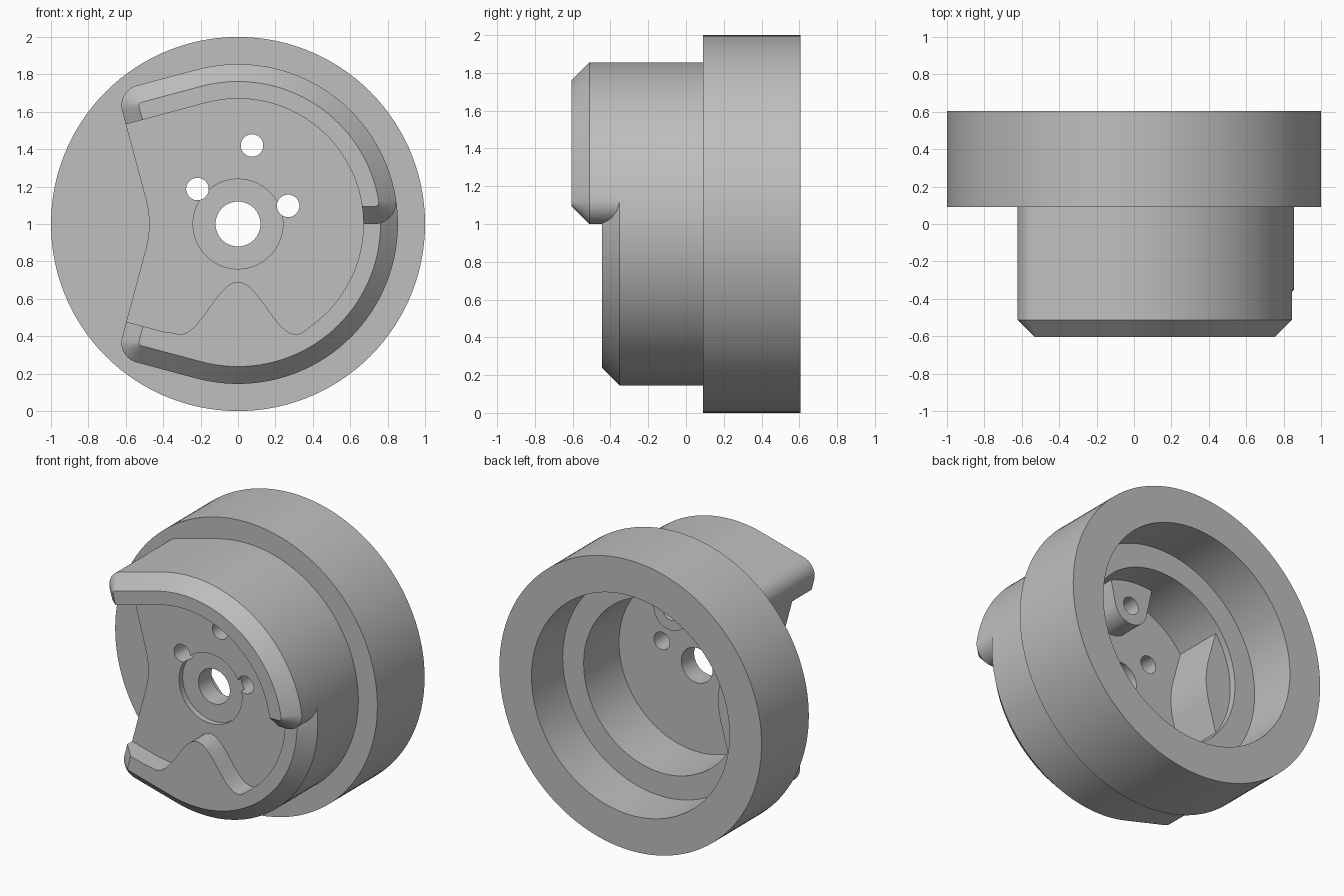
import bpy, bmesh
from math import cos, sin, pi, radians
from mathutils import Vector

cube = bpy.data.objects.get("Cube")
if cube:
    bpy.data.objects.remove(cube, do_unlink=True)

grey = bpy.data.materials.new("machined grey")
grey.use_nodes = True
grey.diffuse_color = (0.52, 0.52, 0.52, 1)
grey.node_tree.nodes["Principled BSDF"].inputs["Base Color"].default_value = grey.diffuse_color


def arc(cx, cz, r, a0, a1, step=3):
    """Points of an arc in the x-z plane, measured from the disc axis."""
    n = max(1, round(abs(a1 - a0) / step))
    angles = [radians(a0 + (a1 - a0) * i / n) for i in range(n + 1)]
    return [Vector((cx + r * cos(a), cz + r * sin(a))) for a in angles]


def inset(pts, d):
    """Mitred inward offset of a counter-clockwise outline."""
    out = []
    for i, p in enumerate(pts):
        a = (p - pts[i - 1]).normalized()
        b = (pts[(i + 1) % len(pts)] - p).normalized()
        na, nb = Vector((-a.y, a.x)), Vector((-b.y, b.x))
        out.append(p + (na + nb) * (d / (1 + na.dot(nb))))
    return out


def prism(name, pts, front, back, chamfer=0):
    """Outline extruded along y, with an optional chamfer on the front rim."""
    pts = [Vector(p) for p in pts]
    layers = [(pts, front + chamfer), (pts, back)]
    if chamfer:
        layers.insert(0, (inset(pts, chamfer), front))
    bm = bmesh.new()
    rings = [[bm.verts.new((p.x, y, p.y + 1)) for p in ring] for ring, y in layers]
    n = len(pts)
    for r0, r1 in zip(rings, rings[1:]):
        for i in range(n):
            j = (i + 1) % n
            bm.faces.new((r0[i], r0[j], r1[j], r1[i]))
    bm.faces.new(rings[0])
    bm.faces.new(rings[-1])
    bmesh.ops.recalc_face_normals(bm, faces=bm.faces)
    mesh = bpy.data.meshes.new(name)
    bm.to_mesh(mesh)
    bm.free()
    mesh.materials.append(grey)
    obj = bpy.data.objects.new(name, mesh)
    bpy.context.collection.objects.link(obj)
    return obj


def disc(name, r, front, back, x=0, z=0, step=3):
    return prism(name, arc(x, z, r, 0, 360, step)[:-1], front, back)


def combine(target, tool, operation):
    tool.hide_render = True
    mod = target.modifiers.new("combine", 'BOOLEAN')
    mod.operation, mod.solver, mod.object = operation, 'EXACT', tool
    bpy.context.view_layer.objects.active = target
    bpy.ops.object.modifier_apply(modifier=mod.name)
    bpy.data.objects.remove(tool, do_unlink=True)


# Outline pieces shared by the raised hub
R, TIP = 0.855, 0.11
n, m = Vector((cos(radians(105)), sin(radians(105)))), Vector((-cos(pi / 12), -sin(pi / 12)))
corner = n * (R - TIP) + m * (0.4418 - TIP)
top_tip = arc(*corner, TIP, 105, 195, 9)
bottom_tip = arc(corner.x, -corner.y, TIP, 165, 255, 9)
NOTCH_X = -0.975

# Flange, low hub and high half-rim
body = disc("chuck_body", 1, 0.09, 0.605)
low = arc(0, 0, R, -105, 105) + top_tip + arc(NOTCH_X, 0, 0.5, 15, -15) + bottom_tip
combine(body, prism("low_hub", low, -0.445, 0.2, 0.093), 'UNION')
s = sin(radians(9))
END = R * s / (1 + s)
high = (arc(0, 0, R, 9, 105) + top_tip + arc(NOTCH_X, 0, 0.5, 15, 0)
        + arc((R - END) * cos(radians(9)), END, END, -90, 9, 9)[:-1])
combine(body, prism("high_rim", high, -0.605, -0.32, 0.093), 'UNION')

# Front pocket with the wavy lower web
INNER = 0.67
wave = [Vector((x, -0.45 + 0.14 * cos(pi * x / 0.31))) for x in [-0.34 + 0.02 * i for i in range(35)]]
arm = n * INNER + m * 0.8
pocket = [Vector((arm.x, -0.43)), Vector((-0.4, -0.575))] + wave + arc(0, 0, INNER, -53, 105, 2) + [arm]
combine(body, prism("pocket_cutter", pocket, -0.8, -0.30), 'DIFFERENCE')
combine(body, disc("counterbore_cutter", 0.24, -0.5, -0.26), 'DIFFERENCE')

# Rear cavity, leaving a bulge behind the notch and a lug around one hole
cavity = disc("cavity_cutter", 0.595, -0.12, 0.3)
bulge = arc(NOTCH_X, 0, 0.575, -15, 15)
bulge += [Vector((-0.53, 0.55)), Vector((-0.9, 0.55)), Vector((-0.9, -0.55)), Vector((-0.53, -0.55))]
combine(cavity, prism("bulge", bulge, -0.3, 0.22), 'DIFFERENCE')
lug = arc(0.075, 0.42, 0.13, 200, 340, 7) + [Vector((0.28, 0.75)), Vector((-0.13, 0.75))]
combine(cavity, prism("lug", lug, -0.3, 0.06), 'DIFFERENCE')
combine(body, cavity, 'DIFFERENCE')
combine(body, disc("bore_cutter", 0.755, 0.265, 0.8), 'DIFFERENCE')

# Shaft hole and three pin holes
for x, z, r in ((0, 0, 0.12), (0.075, 0.42, 0.06), (-0.217, 0.187, 0.06), (0.268, 0.097, 0.06)):
    combine(body, disc("hole_cutter", r, -0.8, 0.8, x, z, 7.5), 'DIFFERENCE')

bpy.ops.object.select_all(action='DESELECT')
body.select_set(True)
bpy.context.view_layer.objects.active = body
bpy.ops.object.shade_smooth_by_angle(angle=radians(25))
